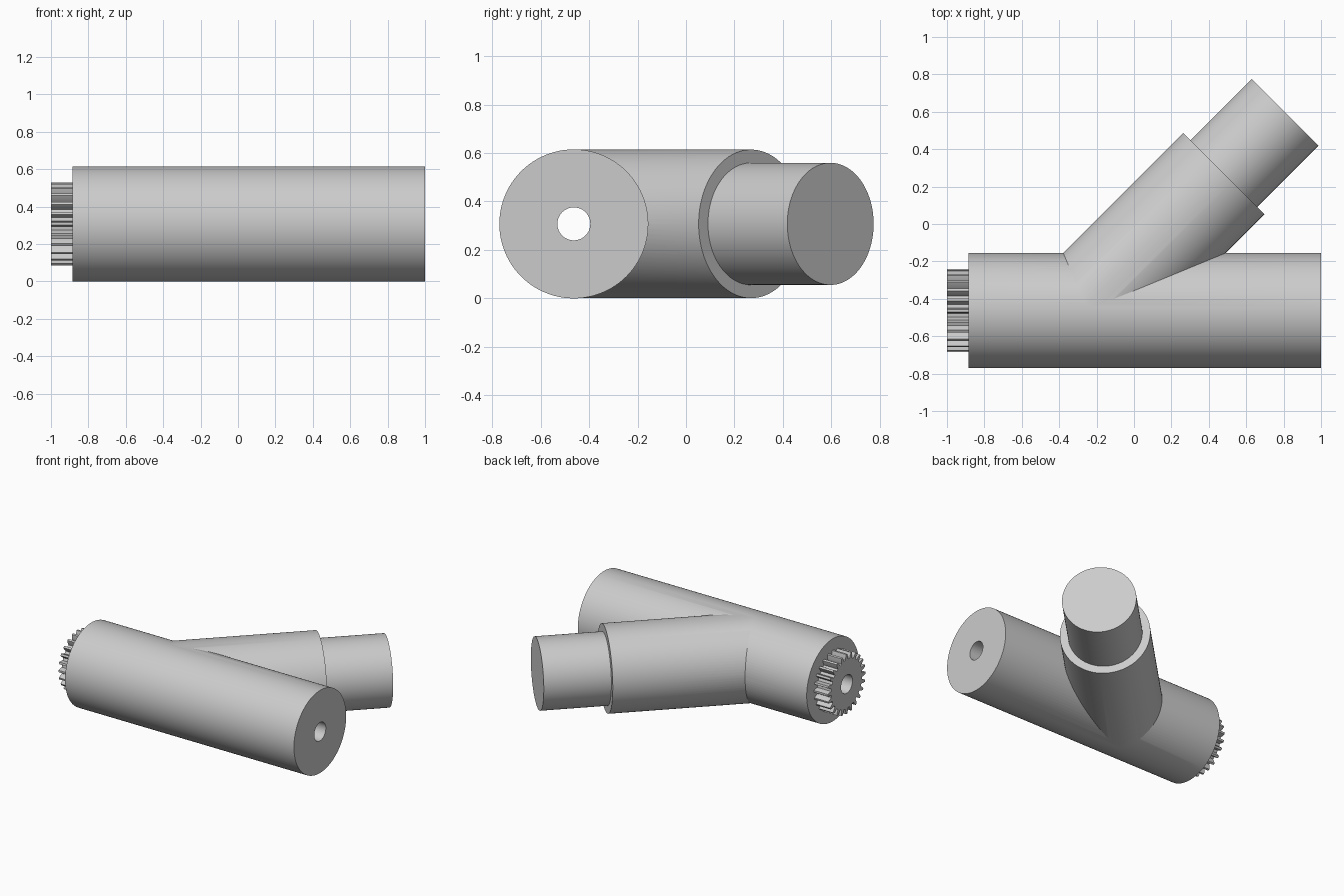
import bpy
import math
from mathutils import Vector

cube = bpy.data.objects.get("Cube")
if cube:
    bpy.data.objects.remove(cube, do_unlink=True)

R = 0.3075                       # main pipe radius
AXIS_Y, AXIS_Z = -0.463, R       # main pipe axis
JOINT = Vector((-0.252, AXIS_Y, AXIS_Z))
BRANCH_DIR = Vector((1, 1, 0)).normalized()

grey = bpy.data.materials.new("plain grey")
grey.use_nodes = True
color = (0.6, 0.6, 0.6, 1)
grey.diffuse_color = color
grey.node_tree.nodes["Principled BSDF"].inputs["Base Color"].default_value = color


def cylinder(name, start, end, radius, sides=96):
    """Closed cylinder between two points."""
    axis = end - start
    bpy.ops.mesh.primitive_cylinder_add(
        vertices=sides, radius=radius, depth=axis.length, location=(start + end) / 2,
        rotation=(0, math.pi / 2, math.atan2(axis.y, axis.x)))
    ob = bpy.context.object
    ob.name = name
    ob.data.materials.append(grey)
    return ob


def on_axis(x):
    return Vector((x, AXIS_Y, AXIS_Z))


def along_branch(distance):
    return JOINT + BRANCH_DIR * distance


def combine(target, tool, operation):
    """Apply a boolean and discard the tool object."""
    bpy.context.view_layer.objects.active = target
    mod = target.modifiers.new(operation.lower(), 'BOOLEAN')
    mod.operation = operation
    mod.solver = 'EXACT'
    mod.object = tool
    bpy.ops.object.modifier_apply(modifier=mod.name)
    bpy.data.objects.remove(tool, do_unlink=True)


def gear(name, x0, x1, teeth, root, tip):
    """Spur gear extruded along x."""
    pitch = math.tau / teeth
    mid = (root + tip) / 2
    profile = [(-0.30, root), (-0.24, mid), (-0.12, tip),
               (0.12, tip), (0.24, mid), (0.30, root)]
    ring = [(r * math.cos((i + t) * pitch), r * math.sin((i + t) * pitch))
            for i in range(teeth) for t, r in profile]
    n = len(ring)
    verts = [(x, AXIS_Y + y, AXIS_Z + z) for x in (x0, x1) for y, z in ring]
    faces = [(i, (i + 1) % n, n + (i + 1) % n, n + i) for i in range(n)]
    faces += [tuple(reversed(range(n))), tuple(range(n, 2 * n))]
    mesh = bpy.data.meshes.new(name)
    mesh.from_pydata(verts, [], faces)
    ob = bpy.data.objects.new(name, mesh)
    bpy.context.collection.objects.link(ob)
    mesh.materials.append(grey)
    return ob


# Main pipe with its angled branch and narrower spigot
body = cylinder("pipe_body", on_axis(-0.885), on_axis(1), R)
combine(body, cylinder("branch", along_branch(0), along_branch(1.035), R - 0.001), 'UNION')
combine(body, cylinder("spigot", along_branch(0.9), along_branch(1.498), 0.252), 'UNION')

# Toothed end
end_gear = gear("end_gear", -1, -0.884, 24, 0.182, 0.222)

# Bore running through everything
for part in (body, end_gear):
    combine(part, cylinder("bore", on_axis(-1.2), on_axis(1.2), 0.068, 48), 'DIFFERENCE')

# Smooth barrels, crisp edges
for part in (body, end_gear):
    bpy.ops.object.select_all(action='DESELECT')
    part.select_set(True)
    bpy.context.view_layer.objects.active = part
    bpy.ops.object.shade_smooth_by_angle(angle=math.radians(20))
